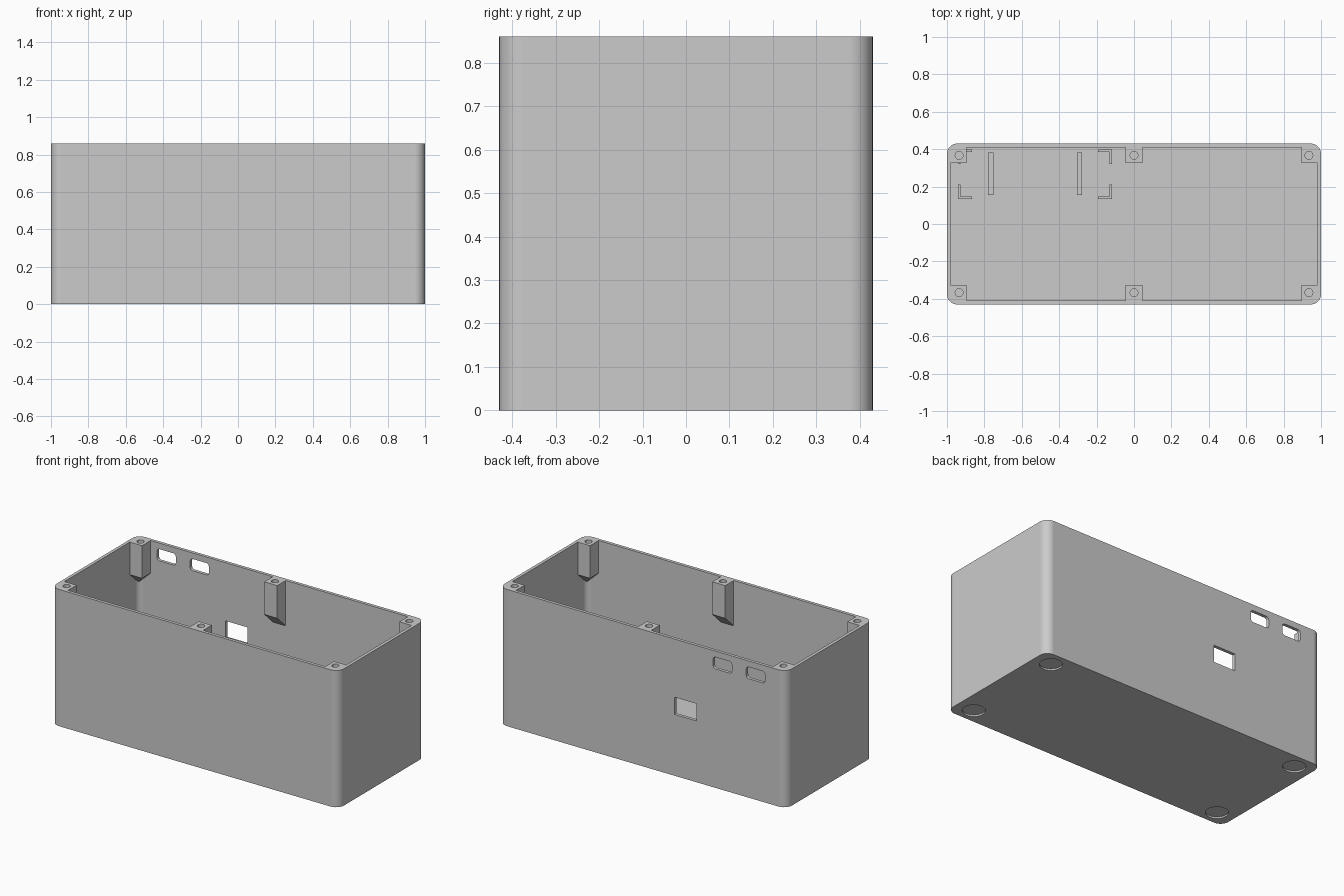
import bpy, bmesh
from math import cos, sin, pi
from mathutils import Matrix

old = bpy.data.objects.get("Cube")
if old:
    bpy.data.objects.remove(old, do_unlink=True)

HX, HY, HEIGHT = 1.0, 0.43, 0.86    # outer half sizes and height
WALL, FLOOR = 0.02, 0.025

grey = bpy.data.materials.new("light grey plastic")
grey.use_nodes = True
grey.diffuse_color = (0.6, 0.6, 0.6, 1)
grey.node_tree.nodes["Principled BSDF"].inputs["Base Color"].default_value = (0.6, 0.6, 0.6, 1)


def make_object(name, bm):
    bmesh.ops.recalc_face_normals(bm, faces=bm.faces)
    mesh = bpy.data.meshes.new(name)
    bm.to_mesh(mesh)
    bm.free()
    mesh.materials.append(grey)
    obj = bpy.data.objects.new(name, mesh)
    bpy.context.scene.collection.objects.link(obj)
    return obj


def rounded(cx, cy, hx, hy, r, seg=8):
    """Outline of a rectangle with rounded corners."""
    pts = []
    for i, (sx, sy) in enumerate([(1, 1), (-1, 1), (-1, -1), (1, -1)]):
        for k in range(seg + 1):
            a = (i + k / seg) * pi / 2
            pts.append((cx + sx * (hx - r) + r * cos(a), cy + sy * (hy - r) + r * sin(a)))
    return pts


def circle(cx, cy, r, n=32):
    return [(cx + r * cos(2 * pi * i / n), cy + r * sin(2 * pi * i / n)) for i in range(n)]


def prism(name, outline, z0, z1, matrix=Matrix()):
    bm = bmesh.new()
    face = bm.faces.new([bm.verts.new((x, y, z0)) for x, y in outline])
    ext = bmesh.ops.extrude_face_region(bm, geom=[face])
    verts = [v for v in ext["geom"] if isinstance(v, bmesh.types.BMVert)]
    bmesh.ops.translate(bm, verts=verts, vec=(0, 0, z1 - z0))
    bmesh.ops.transform(bm, matrix=matrix, verts=bm.verts)
    return make_object(name, bm)


def hull(name, points):
    bm = bmesh.new()
    for p in points:
        bm.verts.new(p)
    bmesh.ops.convex_hull(bm, input=bm.verts)
    return make_object(name, bm)


def select_only(obj):
    bpy.ops.object.select_all(action="DESELECT")
    obj.select_set(True)
    bpy.context.view_layer.objects.active = obj


def cut(obj, cutter):
    """Subtract the cutter and remove it."""
    select_only(obj)
    mod = obj.modifiers.new("cut", "BOOLEAN")
    mod.operation, mod.solver, mod.object = "DIFFERENCE", "EXACT", cutter
    bpy.ops.object.modifier_apply(modifier=mod.name)
    bpy.data.objects.remove(cutter, do_unlink=True)


# Outer block and the inner cavity
box = prism("enclosure_box", rounded(0, 0, HX, HY, 0.055), 0, HEIGHT)
cavity = prism("cavity", rounded(0, 0, HX - WALL, HY - WALL, 0.035), FLOOR, HEIGHT + 0.05)

# Screw bosses left standing in the cavity, tapered into the walls below
TOP, IN, OUT, LOW, TIP = HEIGHT + 0.1, 0.325, HY - 0.01, 0.655, 0.565
for sy in (-1, 1):
    for sx in (-1, 1):
        xi, xo = sx * 0.895, sx * (HX - 0.01)
        yi, yo = sy * IN, sy * OUT
        corner = [(x, y, TOP) for x in (xi, xo) for y in (yi, yo)]
        corner += [(xi, yi, LOW), (xo, yi, LOW), (xi, yo, LOW), (xo, yo, TIP)]
        cut(cavity, hull("corner_boss", corner))
    middle = []
    for x in (-0.045, 0.045):
        middle += [(x, sy * IN, TOP), (x, sy * OUT, TOP), (x, sy * IN, LOW), (x, sy * OUT, TIP)]
    cut(cavity, hull("middle_boss", middle))
cut(box, cavity)

# Screw holes in the bosses
for sy in (-1, 1):
    for x in (-0.935, 0, 0.935):
        cut(box, prism("screw_hole", circle(x, sy * 0.367, 0.021), HEIGHT - 0.12, HEIGHT + 0.05))

# Round recesses for the feet underneath
for sx in (-1, 1):
    for sy in (-1, 1):
        cut(box, prism("foot_recess", circle(sx * 0.885, sy * 0.335, 0.065), -0.05, 0.01))

# Port openings through the back wall
upright = Matrix.Rotation(pi / 2, 4, "X")
for cx, cz, hx, hz, r in [(-0.785, 0.785, 0.065, 0.037, 0.018),
                          (-0.555, 0.785, 0.065, 0.037, 0.018),
                          (-0.297, 0.44, 0.077, 0.054, 0.002)]:
    cut(box, prism("port_opening", rounded(cx, cz, hx, hz, r, 5), -HY - 0.05, -HY + 0.05, upright))

select_only(box)
bpy.ops.object.shade_smooth_by_angle(angle=pi / 6)
box.modifiers.new("even_normals", "WEIGHTED_NORMAL").keep_sharp = True

# L-shaped board brackets on the floor
ARM, THICK = 0.075, 0.013
for x, dx in ((-0.94, 1), (-0.118, -1)):
    for y, dy in ((0.135, 1), (0.397, -1)):
        shape = [(0, 0), (ARM, 0), (ARM, THICK), (THICK, THICK), (THICK, ARM), (0, ARM)]
        prism("board_bracket", [(x + dx * u, y + dy * v) for u, v in shape], FLOOR - 0.005, 0.12)

# Support rails under the board
for x in (-0.766, -0.291):
    prism("support_rail", [(x - 0.014, 0.155), (x + 0.014, 0.155), (x + 0.014, 0.382), (x - 0.014, 0.382)],
          FLOOR - 0.005, 0.07)
